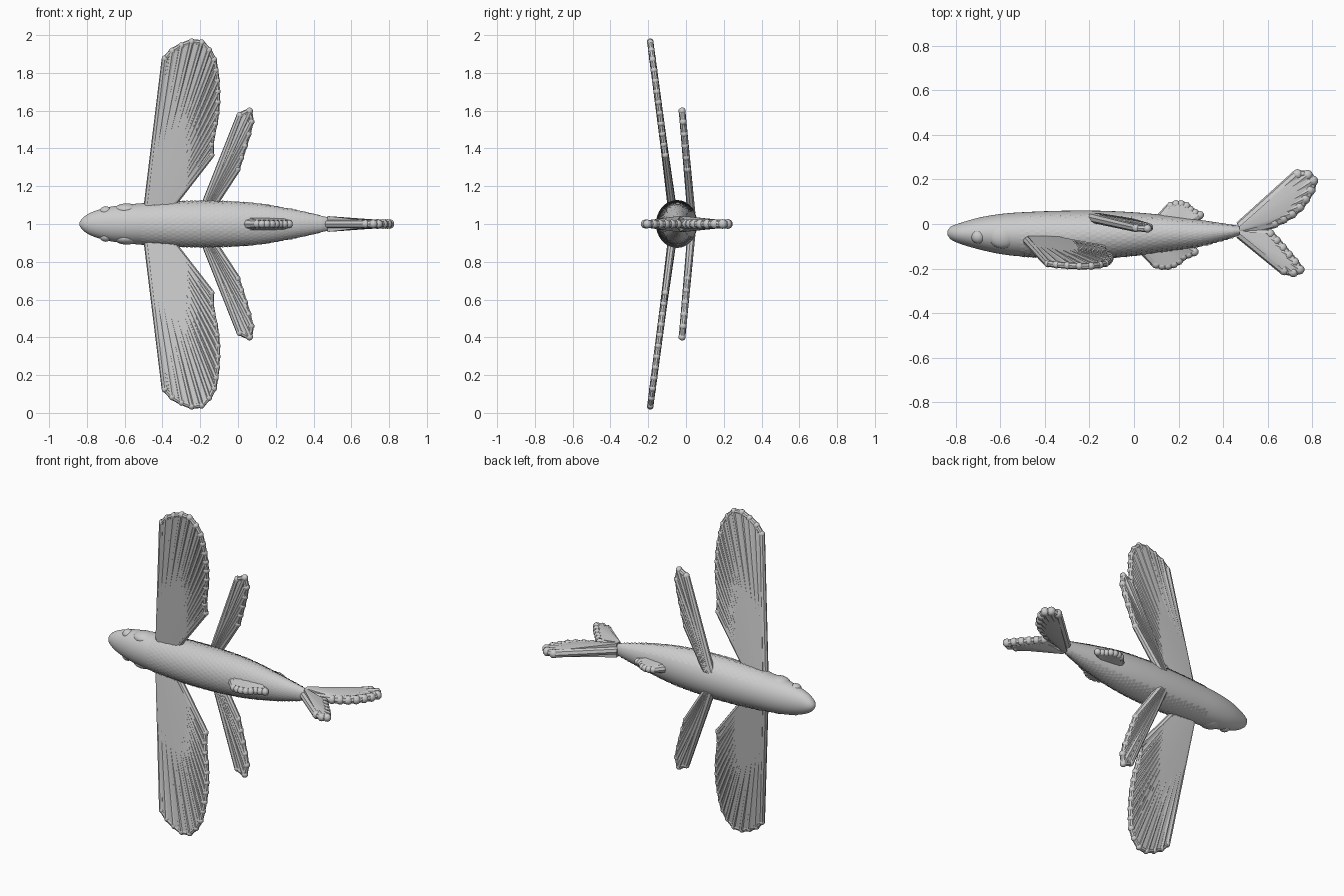
import bpy, bmesh, math
from mathutils import Vector, Matrix

if "Cube" in bpy.data.objects:
    bpy.data.objects.remove(bpy.data.objects["Cube"])

# All parts are modelled around the body's axis, then lifted to z = 1
def finish(bm, name, mirror=False, angle=40):
    bmesh.ops.recalc_face_normals(bm, faces=bm.faces)
    me = bpy.data.meshes.new(name)
    bm.to_mesh(me)
    bm.free()
    ob = bpy.data.objects.new(name, me)
    bpy.context.collection.objects.link(ob)
    ob.location.z = 1
    if mirror:
        m = ob.modifiers.new("Mirror", 'MIRROR')
        m.use_axis = (False, False, True)
    bpy.ops.object.select_all(action='DESELECT')
    ob.select_set(True)
    bpy.context.view_layer.objects.active = ob
    bpy.ops.object.shade_smooth_by_angle(angle=math.radians(angle))
    return ob

# Body stations: x, belly y, back y, half width
ST = [(-.838, -.03, -.05, .01), (-.825, -.013, -.068, .03), (-.785, .003, -.088, .058),
      (-.7, .028, -.113, .086), (-.6, .045, -.135, .102), (-.5, .053, -.146, .11),
      (-.3, .06, -.155, .121), (-.1, .058, -.151, .121), (.1, .044, -.131, .109),
      (.3, .018, -.1, .075), (.42, 0, -.068, .048), (.49, -.01, -.047, .032)]

def station(x):
    i = max(0, min(len(ST) - 2, sum(s[0] <= x for s in ST) - 1))
    p, q = ST[i], ST[i + 1]
    o, r = ST[max(i - 1, 0)], ST[min(i + 2, len(ST) - 1)]
    h = q[0] - p[0]
    t = (x - p[0]) / h
    out = []
    for k in (1, 2, 3):
        m0 = (q[k] - o[k]) / (q[0] - o[0]) * h
        m1 = (r[k] - p[k]) / (r[0] - p[0]) * h
        out.append((2*t**3 - 3*t*t + 1) * p[k] + (t**3 - 2*t*t + t) * m0
                   + (3*t*t - 2*t**3) * q[k] + (t**3 - t*t) * m1)
    return out

def skin(x, a, lift=0.0):
    # angle 0 is the back (-y), pi the belly (+y)
    b, k, w = station(x)
    return Vector((x, (b + k) / 2 - math.cos(a) * ((b - k) / 2 + lift), math.sin(a) * (w + lift)))

# Body
bm = bmesh.new()
N = 40
xs = [-.838, -.834, -.825, -.81, -.79] + [-.77 + 1.26 * i / 44 for i in range(45)]
rings = [[bm.verts.new(skin(x, 2 * math.pi * j / N)) for j in range(N)] for x in xs]
for r0, r1 in zip(rings, rings[1:]):
    for j in range(N):
        bm.faces.new((r0[j], r0[(j + 1) % N], r1[(j + 1) % N], r1[j]))
bm.faces.new(rings[0])
bm.faces.new(rings[-1])
finish(bm, "body")

# Overlapping scales, leaving the belly bare
bm = bmesh.new()
ROWS, PER = 42, 30
for i in range(ROWS):
    x = -.52 + .96 * i / ROWS
    for j in range(PER):
        a = 2 * math.pi * (j + .5 * (i % 2)) / PER
        if abs(a - math.pi) < .65:
            continue
        d, L = math.pi / PER, .031
        pts = [(0, -d, -.001), (0, d, -.001), (.65, d, .002), (1, d * .4, .004),
               (1, -d * .4, .004), (.65, -d, .002)]
        bm.faces.new([bm.verts.new(skin(x + u * L, a + v, l)) for u, v, l in pts])
finish(bm, "scales")

def ball(bm, c, scale, seg=16):
    m = Matrix.Translation(c) @ Matrix.Diagonal((*scale, 1))
    bmesh.ops.create_uvsphere(bm, u_segments=seg, v_segments=seg // 2, radius=1, matrix=m)

# Eyes
bm = bmesh.new()
ball(bm, (-.7, -.056, .066), (.032, .032, .028), 24)
finish(bm, "eyes", True)

# Gill covers
bm = bmesh.new()
ball(bm, (-.59, -.055, .075), (.065, .055, .034), 24)
finish(bm, "gill_covers", True)

def rod(bm, a, b, ra, rb):
    d = b - a
    m = Matrix.Translation((a + b) / 2) @ d.to_track_quat('Z', 'Y').to_matrix().to_4x4()
    bmesh.ops.create_cone(bm, cap_ends=True, segments=8, radius1=ra, radius2=rb,
                          depth=d.length, matrix=m)

def resample(pts, n):
    seg = [(q - p).length for p, q in zip(pts, pts[1:])]
    out = []
    for i in range(n):
        s, k = sum(seg) * i / (n - 1), 0
        while k < len(seg) - 1 and s > seg[k]:
            s -= seg[k]
            k += 1
        out.append(pts[k].lerp(pts[k + 1], min(1, s / seg[k])))
    return out

# Fin: membrane slab, fan of rays and beaded rim
def fin(name, root, rim, n, slab, ray, normal, mirror=False):
    bm = bmesh.new()
    nv = Vector(normal).normalized()
    rim = resample([Vector(p) for p in rim], n)
    ra, rb = Vector(root[0]), Vector(root[1])
    base = [ra.lerp(rb, i / (n - 1)) for i in range(n)]
    loops = [[bm.verts.new(p) for p in (b + nv * slab[0], r + nv * slab[1],
                                        r - nv * slab[1], b - nv * slab[0])]
             for b, r in zip(base, rim)]
    for p, q in zip(loops, loops[1:]):
        for k in range(4):
            bm.faces.new((p[k], p[(k + 1) % 4], q[(k + 1) % 4], q[k]))
    bm.faces.new(loops[0])
    bm.faces.new(loops[-1])
    for b, r in zip(base, rim):
        rod(bm, b, r, ray[0], ray[1])
        ball(bm, r, [ray[1] * 1.08] * 3, 10)
    for p, q in zip(rim, rim[1:]):
        rod(bm, p, q, ray[1] * .85, ray[1] * .85)
    finish(bm, name, mirror)

# Wing-like pectoral fins
def wing(x, z):
    return (x, -.062 - .132 * z, z)
fin("pectoral_fins", (wing(-.485, .05), wing(-.39, .05)),
    [wing(x, z) for x, z in ((-.387, .875), (-.35, .915), (-.28, .955), (-.215, .973),
     (-.17, .945), (-.13, .88), (-.113, .78), (-.107, .67), (-.118, .55), (-.143, .44),
     (-.142, .365))], 16, (.024, .011), (.02, .017), (0, 1, .132), True)

# Pelvic fins
def pelvic(x, z):
    return (x, .026 - .09 * (z - .08), z)
fin("pelvic_fins", (pelvic(-.19, .06), pelvic(-.16, .06)),
    [pelvic(x, z) for x, z in ((.01, .575), (.045, .607), (.075, .59), (.066, .52),
     (.045, .45), (.02, .37), (-.005, .29))], 7, (.02, .012), (.022, .018), (0, 1, .09), True)

# Tail fin: the belly-side lobe is longer
Z = (0, 0, 1)
fin("tail_upper_lobe", ((.475, -.01, 0), (.475, -.035, 0)),
    [(.735, .222, 0), (.80, .218, 0), (.805, .18, 0), (.78, .13, 0), (.745, .08, 0),
     (.7, .04, 0), (.63, .005, 0)], 9, (.042, .018), (.022, .024), Z)
fin("tail_lower_lobe", ((.475, -.03, 0), (.475, -.045, 0)),
    [(.61, -.045, 0), (.66, -.1, 0), (.71, -.16, 0), (.745, -.2, 0), (.74, -.222, 0),
     (.675, -.208, 0)], 8, (.042, .018), (.022, .022), Z)

# Dorsal and anal fins
fin("dorsal_fin", ((.05, -.115, 0), (.22, -.095, 0)),
    [(.1, -.18, 0), (.14, -.19, 0), (.19, -.175, 0), (.22, -.145, 0), (.27, -.125, 0)],
    8, (.036, .02), (.03, .02), Z)
fin("anal_fin", ((.12, .02, 0), (.24, .01, 0)),
    [(.165, .08, 0), (.2, .092, 0), (.235, .08, 0), (.26, .055, 0), (.295, .04, 0)],
    7, (.03, .018), (.026, .019), Z)
